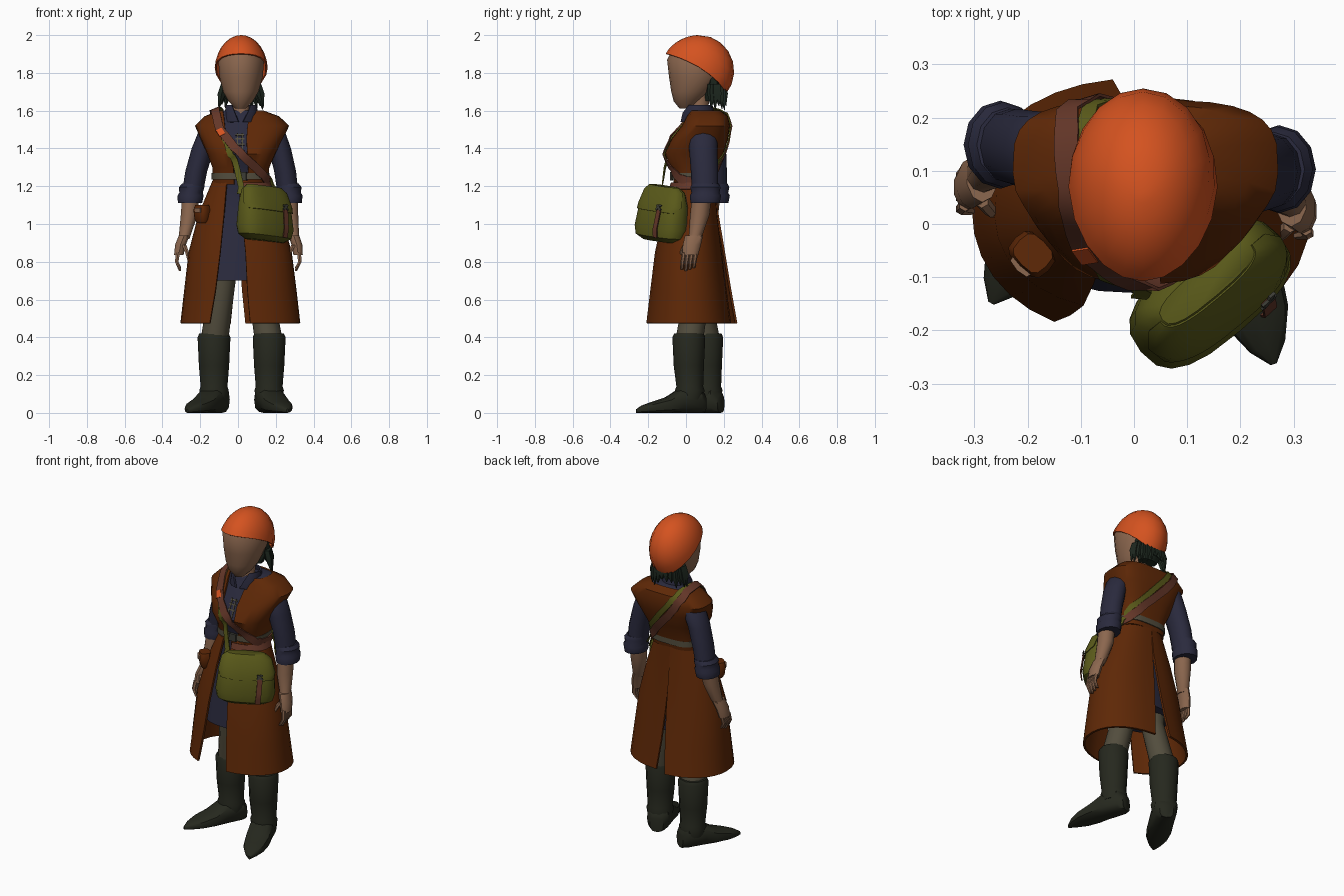
import bpy, math, random
from math import sin, cos, pi, radians
from mathutils import Vector, Matrix
from mathutils.bvhtree import BVHTree

random.seed(4)
default_cube = bpy.data.objects.get("Cube")
if default_cube:
    bpy.data.objects.remove(default_cube)
parts = []
BODY, BACK = .76, .62  # squareness of the torso outline, front and back


def material(name, *rgb):
    mat = bpy.data.materials.new(name)
    mat.use_nodes = True
    mat.diffuse_color = (*rgb, 1)
    mat.node_tree.nodes["Principled BSDF"].inputs["Base Color"].default_value = (*rgb, 1)
    return mat


skin = material("skin", .26, .135, .077)
orange = material("orange cloth", .66, .085, .014)
brown = material("brown coat", .113, .021, .002)
navy = material("navy shirt", .023, .023, .047)
olive = material("olive canvas", .1, .1, .01)
boot_dark = material("dark boot leather", .019, .021, .013)
khaki = material("khaki trousers", .085, .074, .047)
hair_dark = material("dark hair", .012, .02, .013)
leather = material("strap leather", .125, .037, .021)
metal = material("dull metal", .045, .045, .035)


def make(name, verts, faces, mat, thick=0, matrix=None):
    mesh = bpy.data.meshes.new(name)
    mesh.from_pydata(verts, [], faces)
    mesh.materials.append(mat)
    obj = bpy.data.objects.new(name, mesh)
    bpy.context.collection.objects.link(obj)
    if matrix:
        obj.matrix_world = matrix
    if thick:
        mod = obj.modifiers.new("thickness", "SOLIDIFY")
        mod.thickness = thick
        mod.offset = -1
    parts.append(obj)
    return obj


def edge(ring, x, p):
    """Angle at which the front half of a ring reaches x."""
    z, x0, x1, y0, y1 = ring
    s = max(-1, min(1, (2 * x - x0 - x1) / (x1 - x0)))
    return math.asin(math.copysign(abs(s) ** (1 / p), s))


def loft(name, rings, mat, n=16, p=1, back=None, spans=None, thick=0, matrix=None):
    """Skin rings (z, x0, x1, y0, y1); spans give open angle ranges."""
    order = sorted(range(len(rings)), key=lambda i: rings[i][0])
    cols = n + 1 if spans else n
    verts, faces = [], []
    for i in order:
        z, x0, x1, y0, y1 = rings[i]
        a, b = spans[i] if spans else (0, 2 * pi)
        for j in range(cols):
            t = a + (b - a) * j / n
            s, c = sin(t), cos(t)
            q = back if back and c < 0 else p
            verts.append(((x0 + x1) / 2 + (x1 - x0) / 2 * math.copysign(abs(s) ** q, s),
                          (y0 + y1) / 2 - (y1 - y0) / 2 * math.copysign(abs(c) ** q, c), z))
    for r in range(len(rings) - 1):
        for j in range(n):
            k = (j + 1) % cols
            faces.append((r * cols + j, r * cols + k, (r + 1) * cols + k, (r + 1) * cols + j))
    if not spans:
        faces += [tuple(range(n))[::-1], tuple(range(len(verts) - n, len(verts)))]
    return make(name, verts, faces, mat, thick, matrix)


def limb(name, joints, mat, n=10, deep=1):
    rings = [(z, x - r, x + r, y - r * deep, y + r * deep) for x, y, z, r in joints]
    return loft(name, rings, mat, n)


def grow(rings, d):
    return [(z, x0 - d, x1 + d, y0 - d, y1 + d) for z, x0, x1, y0, y1 in rings]


def ribbon(name, guide, over, width, mat, off=.004, steps=4, matrix=None):
    """Lay a band along guide points on the surface of another part."""
    tree = BVHTree.FromPolygons([v.co for v in over.data.vertices],
                                [f.vertices for f in over.data.polygons])
    guide = [Vector(g) for g in guide]
    path = [a.lerp(b, k / steps) for a, b in zip(guide, guide[1:]) for k in range(steps)] + guide[-1:]
    laid = []
    for g in path:
        co, normal, _, dist = tree.find_nearest(g)
        laid.append((co + normal * max(off, dist - .06), normal))
    verts = []
    for i, (co, normal) in enumerate(laid):
        run = laid[min(i + 1, len(laid) - 1)][0] - laid[max(i - 1, 0)][0]
        across = run.cross(normal).normalized() * width / 2
        verts += [co + across, co - across]
    faces = [(i, i + 2, i + 3, i + 1) for i in range(0, len(verts) - 2, 2)]
    return make(name, verts, faces, mat, .006, matrix)


# Shirt and vest share one torso shape
torso = [(1.6, -.09, .125, .03, .17), (1.57, -.165, .205, .015, .21), (1.52, -.215, .258, -.01, .22),
         (1.45, -.185, .225, -.065, .21), (1.37, -.15, .185, -.1, .185),
         (1.3, -.123, .153, -.07, .155), (1.21, -.12, .146, -.05, .14)]
tunic = [(1.05, -.15, .18, -.08, .14), (.85, -.18, .2, -.11, .16), (.7, -.2, .22, -.13, .18)]
shirt = loft("shirt", torso + tunic, navy, 24, BODY, BACK)
vest_rings = grow(torso, .013)
fronts = [(-.08, .08), (-.075, .06), (-.07, .05), (-.06, .045), (-.045, .05), (-.025, .055), (-.02, .05)]
loft("vest", vest_rings, brown, 28, BODY, BACK, thick=.011,
     spans=[(edge(r, b, BODY), 2 * pi + edge(r, a, BODY)) for r, (a, b) in zip(vest_rings, fronts)])

# Collar and shirt lacing
collar = [(1.63, -.065, .1, .0, .14), (1.59, -.07, .105, -.025, .15), (1.54, -.08, .11, -.03, .16)]
loft("collar", collar, navy, 16, thick=.01,
     spans=[(radians(a), radians(360 - a)) for a in (38, 24, 8)])
for z in (1.43, 1.47, 1.51):
    ribbon("lace_bar", [(-.015, -.1, z), (.035, -.1, z)], shirt, .008, khaki)
for x in (-.005, .025):
    ribbon("lace_end", [(x, -.1, 1.52), (x, -.12, 1.39)], shirt, .006, khaki)

# Long coat skirt: two panels open at front and back, the right one flaring further back
left_coat = [(1.23, -.135, .161, -.065, .153), (1.05, -.21, .23, -.12, .165), (.85, -.262, .285, -.165, .19),
             (.65, -.285, .31, -.19, .215), (.475, -.305, .33, -.212, .24)]
right_coat = [(z, x0, x1, y0, y1 + (1.23 - z) * .045) for z, x0, x1, y0, y1 in left_coat]
left_gap = (.0, .02, .04, .05, .065)
right_gap = (-.06, -.075, -.095, -.12, -.15)
slit = (0, 0, .008, .022, .04)
loft("coat_left", left_coat, brown, 14, .92, thick=.012,
     spans=[(edge(r, f, .92), pi - edge(r, b, .92)) for r, f, b in zip(left_coat, left_gap, slit)])
loft("coat_right", right_coat, brown, 14, .92, thick=.012,
     spans=[(pi - edge(r, -b, .92), 2 * pi + edge(r, f, .92)) for r, f, b in zip(right_coat, right_gap, slit)])

# Belts and buckle
waist = (-.139, .166, -.077, .163)
loft("belt", [(z, *waist) for z in (1.235, 1.27)], khaki, 28, BODY, BACK)
loft("hip_belt", [(1.185, -.16, .186, -.092, .17), (1.22, -.146, .172, -.08, .165)], leather, 10, .92,
     thick=.008, spans=[(0, radians(105))] * 2)
loft("belt_buckle", [(z, -.005, .045, -.086, -.07) for z in (1.23, 1.275)], metal, 8, .3)

# Head, neck and headscarf
head = [(1.612, -.015, .042, -.035, .03), (1.65, -.052, .08, -.065, .08), (1.7, -.08, .11, -.078, .13),
        (1.78, -.1, .133, -.09, .19), (1.87, -.106, .14, -.1, .21), (1.93, -.075, .11, -.07, .19)]
loft("head", head, skin, 18)
limb("neck", [(.015, .07, 1.5, .06), (.015, .07, 1.6, .045), (.015, .08, 1.7, .05)], skin)
rows, cols = 7, 20
verts = [(.017, .06, 2)]
for i in range(1, rows + 1):
    for j in range(cols):
        t = 2 * pi * j / cols
        tilt = radians(90 - 35 * cos(t) + 6 * cos(2 * t)) * i / rows
        reach = .203 if cos(t) > 0 else .185
        verts.append((.017 + .141 * sin(tilt) * sin(t), .07 - reach * sin(tilt) * cos(t), 1.81 + .19 * cos(tilt)))
faces = [(0, 1 + j, 1 + (j + 1) % cols) for j in range(cols)]
for i in range(rows - 1):
    for j in range(cols):
        a, b = 1 + i * cols + j, 1 + i * cols + (j + 1) % cols
        faces.append((a, a + cols, b + cols, b))
make("headscarf", verts, faces, orange, .008)

# Hair: a soft mass at the nape with ragged locks
limb("hair_mass", [(.015, .15, 1.8, .09), (.015, .145, 1.72, .092), (.015, .135, 1.65, .06)],
     hair_dark, deep=.65)
for i in range(13):
    t = radians(90 + 15 * i)
    x, y = .016 + .088 * sin(t), .135 - .06 * cos(t)
    tip = random.uniform(1.6, 1.66)
    limb("hair_lock", [(x, y, 1.74, .02), (x + .014 * sin(t), y - .008 * cos(t), 1.69, .023),
                       (x + .03 * sin(t), y - .02 * cos(t), tip, .002)], hair_dark, 5)

# Arms, cuffs and hands
for side, word in ((1, "left"), (-1, "right")):
    def at(d, y, z, r):
        return .027 * (z - .75) + side * d, y - .004 - side * .023, z, r
    limb(word + "_sleeve", [at(.13, .115, 1.54, .04), at(.165, .117, 1.5, .06), at(.203, .118, 1.4, .06),
                            at(.235, .125, 1.28, .058), at(.255, .128, 1.15, .055)], navy, 12, 1.25)
    limb(word + "_cuff", [at(.25, .13, 1.215, .058), at(.257, .13, 1.195, .067), at(.26, .13, 1.165, .062),
                          at(.262, .13, 1.15, .069), at(.264, .128, 1.11, .064)], navy, 12, 1.2)
    limb(word + "_forearm", [at(.262, .11, 1.14, .047), at(.266, .1, 1.05, .047), at(.285, .08, .95, .034),
                             at(.292, .07, .92, .031)], skin, 10, 1.1)
    limb(word + "_palm", [at(.29, .07, .94, .03), at(.308, .058, .89, .03), at(.316, .05, .835, .026)],
         skin, 10, 1.6)
    for k in range(4):
        y = .017 + .021 * k
        limb(word + "_finger", [at(.32, y, .85, .012), at(.326, y - .008, .8, .011),
                                at(.306, y - .012, .75 + .008 * abs(k - 1), .007)], skin, 6)
    limb(word + "_thumb", [at(.29, .025, .89, .014), at(.272, .005, .85, .012), at(.264, 0, .81, .007)], skin, 6)

# Legs and boots
foot = [(-.085, -.04, .04, 0, .1), (-.055, -.065, .065, 0, .14), (.05, -.07, .07, 0, .13),
        (.12, -.073, .073, 0, .085), (.2, -.062, .062, 0, .06), (.26, -.035, .035, 0, .04),
        (.295, -.006, .006, 0, .02)]
for word, x, y, hip, toe in (("left", .165, .015, .1, (.1, -.285, 0)), ("right", -.127, .11, -.07, (-.145, -.265, 0))):
    limb(word + "_trouser", [(hip, .06, .9, .085), (hip * .7 + x * .3, .06, .65, .068), (x, y, .37, .074)], khaki, 12)
    limb(word + "_boot_shaft", [(x, y, .42, .078), (x, y, .4, .087), (x, y, .25, .08), (x, y + .005, .14, .071),
                                (x, y + .005, .12, .078), (x, y + .005, .07, .07)], boot_dark, 12)
    forward, up = Vector(toe).normalized(), Vector((0, 0, 1))
    turn = Matrix((up.cross(forward), up, forward)).transposed().to_4x4()
    loft(word + "_boot_foot", foot, boot_dark, 12, .7, matrix=Matrix.Translation((x, y, 0)) @ turn)

# Satchel, leaning a little, with flap, closing strap and buckle
place = (Matrix.Translation((.143, -.118, 1.05)) @ Matrix.Rotation(radians(40), 4, "Z")
         @ Matrix.Rotation(radians(6), 4, "Y") @ Matrix.Translation((0, 0, -1.05)))
bag = [(1.2, -.125, .09, -.02, .04), (1.175, -.15, .125, -.045, .065), (1.1, -.165, .152, -.078, .08),
       (.98, -.172, .17, -.1, .08), (.935, -.16, .16, -.095, .07), (.91, -.12, .12, -.06, .04)]
satchel = loft("satchel", bag, olive, 20, .72, matrix=place)
flap = grow(bag[:3] + [(1.07, -.167, .157, -.085, .08)], .006)
loft("satchel_flap", flap, olive, 16, .72, thick=.006, matrix=place,
     spans=[(radians(-a), radians(a)) for a in (90, 90, 85, 62)])
ribbon("satchel_strap", [(.065, -.1, 1.09), (.065, -.12, .98), (.065, -.11, .925)], satchel, .03, leather,
       .014, matrix=place)
for lean in (-.018, .018):
    ribbon("satchel_clasp", [(.065 - lean, -.11, 1.085), (.065 + lean, -.11, 1.115)], satchel, .012, metal,
           .019, matrix=place)

# Shoulder straps over the right shoulder
ribbon("leather_strap", [(.18, .06, 1.22), (.16, -.05, 1.24), (.08, -.1, 1.31), (-.02, -.12, 1.41),
                         (-.1, -.06, 1.51), (-.125, .06, 1.62), (-.12, .2, 1.57), (-.04, .24, 1.45),
                         (.07, .21, 1.33), (.16, .14, 1.24), (.18, .06, 1.22)], shirt, .046, leather, .025)
ribbon("satchel_sling", [(.02, -.2, 1.17), (-.02, -.16, 1.31), (-.06, -.11, 1.43), (-.1, -.05, 1.52),
                         (-.115, .07, 1.62), (-.08, .21, 1.57), (.01, .24, 1.46), (.11, .2, 1.34),
                         (.21, .14, 1.25), (.29, .06, 1.17)], shirt, .032, olive, .02)
ribbon("strap_buckle", [(-.105, -.06, 1.51), (-.085, -.08, 1.475)], shirt, .034, orange, .029)

# Hip pouch with a rolled bundle on top
hip_place = Matrix.Translation((-.19, -.055, 0)) @ Matrix.Rotation(radians(-45), 4, "Z")
pouch = [(1.1, -.035, .035, -.03, .03), (1.075, -.044, .044, -.036, .03), (1.025, -.04, .04, -.03, .03),
         (1.005, -.03, .03, -.02, .03)]
loft("hip_pouch", pouch, brown, 12, .6, matrix=hip_place)
loft("pouch_bundle", [(1.06, -.02, .025, -.042, .0), (1.085, -.025, .028, -.044, .0)], skin, 8, .6, matrix=hip_place)

# Bake thickness and smooth the soft forms
bpy.ops.object.select_all(action="DESELECT")
for obj in parts:
    obj.select_set(True)
bpy.context.view_layer.objects.active = parts[0]
bpy.ops.object.convert(target="MESH")
bpy.ops.object.shade_smooth_by_angle(angle=radians(40))
